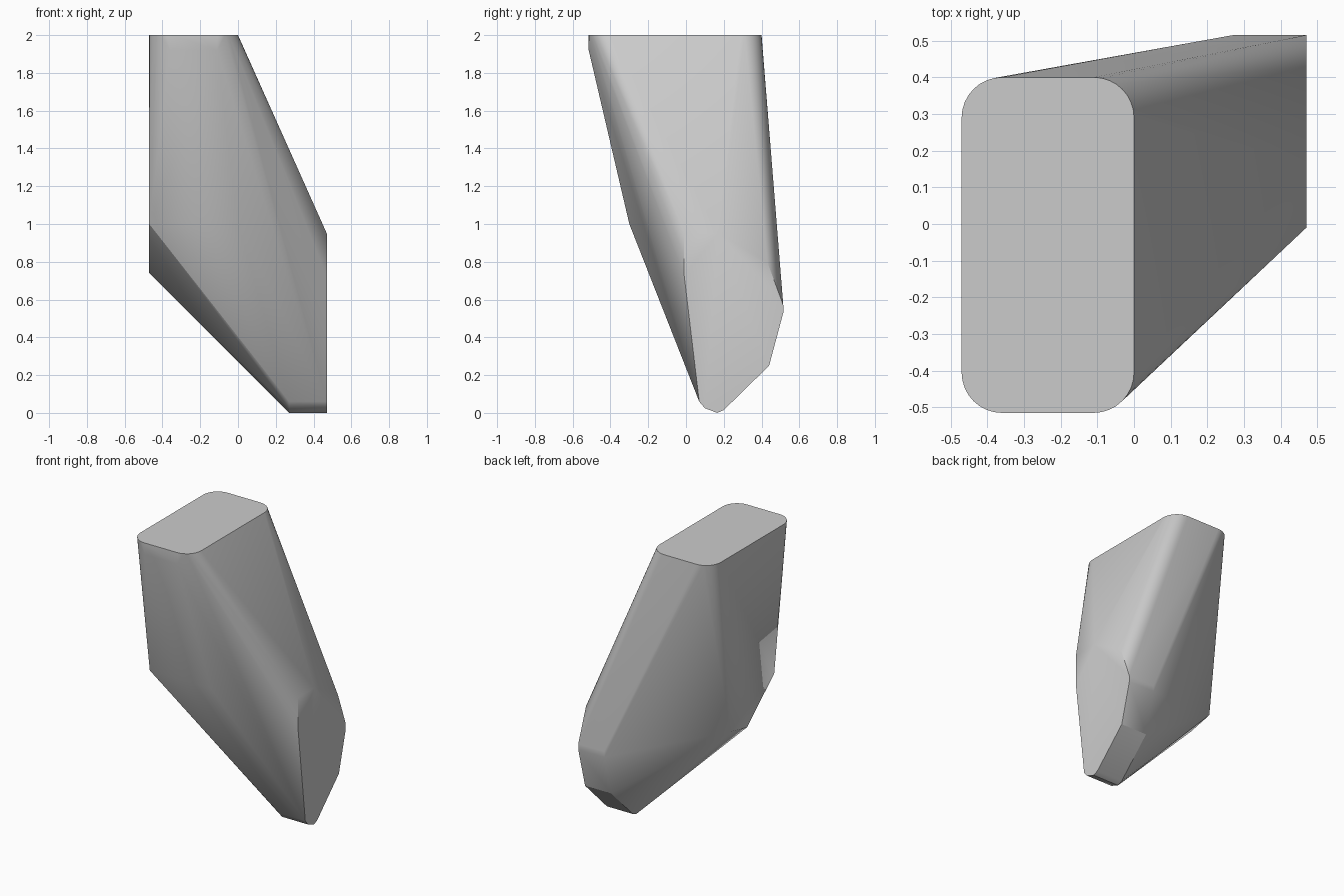
import bpy, bmesh, math
from mathutils import Vector

cube = bpy.data.objects.get("Cube")
if cube:
    bpy.data.objects.remove(cube, do_unlink=True)

grey = bpy.data.materials.new("stone_grey")
grey.use_nodes = True
colour = (0.6, 0.6, 0.6, 1)
grey.diffuse_color = colour
grey.node_tree.nodes["Principled BSDF"].inputs["Base Color"].default_value = colour


def rounded_rectangle(x0, x1, y0, y1, z, r, steps=8):
    """Outline points of a flat rectangle with round corners."""
    corners = [(x1 - r, y1 - r), (x0 + r, y1 - r), (x0 + r, y0 + r), (x1 - r, y0 + r)]
    points = []
    for quarter, (cx, cy) in enumerate(corners):
        for i in range(steps + 1):
            a = math.pi / 2 * (quarter + i / steps)
            points.append((cx + r * math.cos(a), cy + r * math.sin(a), z))
    return points


def side_profile(x, outline):
    """Outline given as (y, z) pairs, standing at one x."""
    return [(x, y, z) for y, z in outline]


# Flat rounded top, with a short upright lip along the front
points = rounded_rectangle(-0.47, 0, -0.515, 0.4, 2, 0.11)
points += [(-0.36, -0.515, 1.92), (-0.11, -0.515, 1.92)]

# Foot: the same lower outline at both ends of a short block
foot = [(0.07, 0.06), (0.1, 0.025), (0.165, 0), (0.2, 0.015),
        (0.44, 0.25), (0.515, 0.53), (0.515, 0.57)]
points += side_profile(0.27, foot)
points += side_profile(0.47, foot)

# Upper edge of the tall flat side
points += side_profile(0.47, [(-0.01, 0.73), (-0.01, 0.95), (0.17, 0.95), (0.43, 0.8)])

# Front bend and the lower edge of the opposite side
points += [(0, -0.3, 1)]
points += side_profile(-0.47, [(-0.3, 1), (0, 0.74), (0.18, 0.78)])

# Wrap all outlines into one faceted solid
bm = bmesh.new()
for p in points:
    bm.verts.new(Vector(p))
hull = bmesh.ops.convex_hull(bm, input=bm.verts[:])
loose = [v for v in bm.verts if not v.link_faces]
bmesh.ops.delete(bm, geom=loose, context='VERTS')
bmesh.ops.dissolve_limit(bm, angle_limit=math.radians(0.5),
                         verts=bm.verts[:], edges=bm.edges[:])
bmesh.ops.recalc_face_normals(bm, faces=bm.faces[:])

mesh = bpy.data.meshes.new("faceted_block")
bm.to_mesh(mesh)
bm.free()
mesh.materials.append(grey)
block = bpy.data.objects.new("faceted_block", mesh)
bpy.context.collection.objects.link(block)

bpy.ops.object.select_all(action='DESELECT')
block.select_set(True)
bpy.context.view_layer.objects.active = block
bpy.ops.object.shade_smooth_by_angle(angle=math.radians(30))
